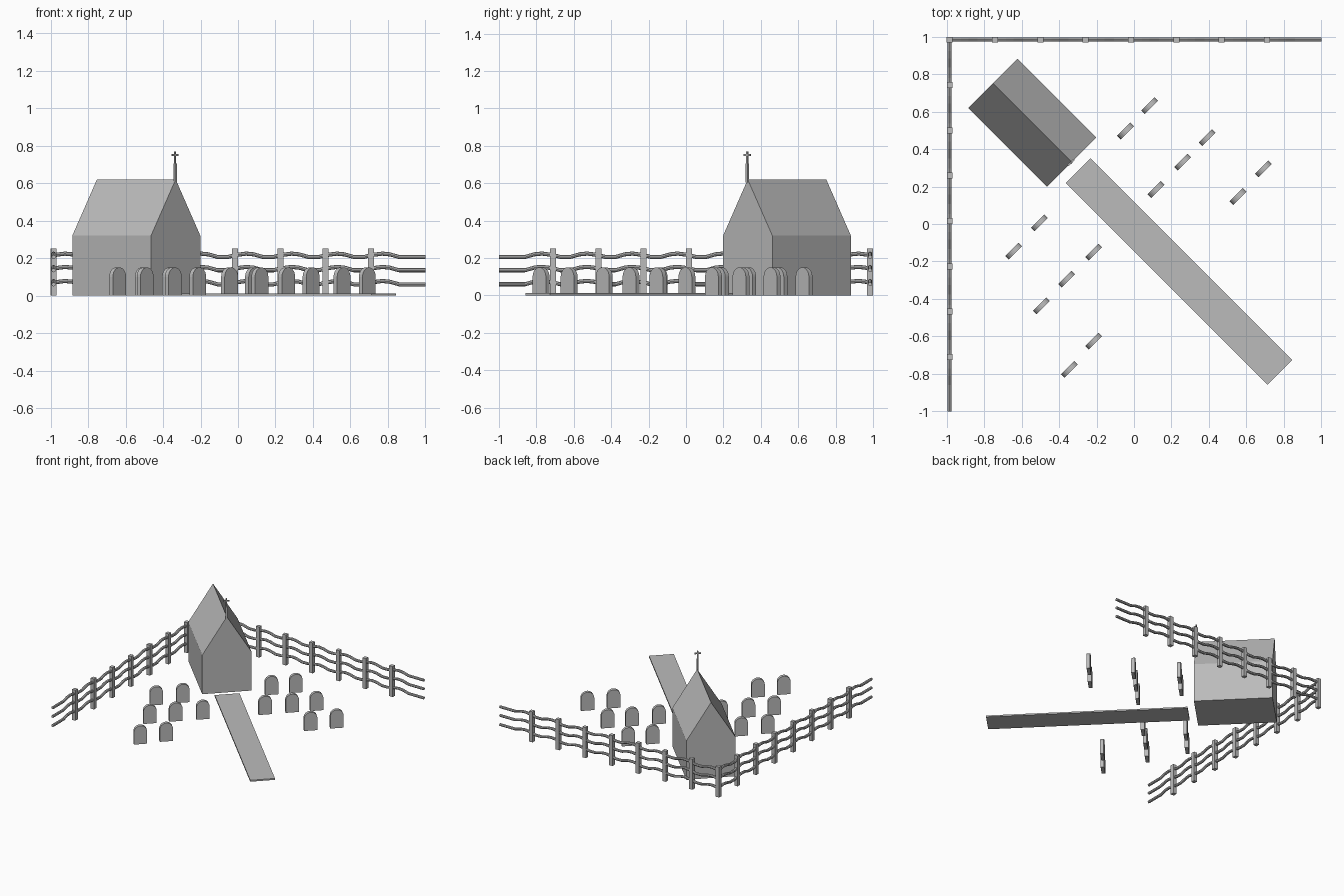
import bpy, bmesh, math
from mathutils import Matrix, Vector

cube = bpy.data.objects.get("Cube")
if cube:
    bpy.data.objects.remove(cube, do_unlink=True)

stone = bpy.data.materials.new("stone grey")
stone.use_nodes = True
colour = (0.5, 0.5, 0.5, 1)
stone.diffuse_color = colour
stone.node_tree.nodes["Principled BSDF"].inputs["Base Color"].default_value = colour

DIAGONAL = math.radians(-45)   # chapel axis runs from back right to front left


def finish(name, bm, loc=(0, 0, 0), turn=0.0):
    bmesh.ops.recalc_face_normals(bm, faces=bm.faces)
    mesh = bpy.data.meshes.new(name)
    bm.to_mesh(mesh)
    bm.free()
    mesh.materials.append(stone)
    obj = bpy.data.objects.new(name, mesh)
    obj.location = loc
    obj.rotation_euler.z = turn
    bpy.context.collection.objects.link(obj)
    return obj


def add_box(bm, size, centre):
    bmesh.ops.create_cube(bm, size=1, matrix=Matrix.Translation(centre) @ Matrix.Diagonal((*size, 1)))


def prism(name, outline, depth, loc, turn):
    """Extrude a (y, z) outline along local x, centred."""
    bm = bmesh.new()
    face = bm.faces.new([bm.verts.new((-depth / 2, y, z)) for y, z in outline])
    ext = bmesh.ops.extrude_face_region(bm, geom=[face])
    moved = [v for v in ext["geom"] if isinstance(v, bmesh.types.BMVert)]
    bmesh.ops.translate(bm, vec=(depth, 0, 0), verts=moved)
    return finish(name, bm, loc, turn)


# Chapel: a gabled block
hw, eaves, ridge = 0.186, 0.32, 0.62
prism("chapel", [(-hw, 0), (hw, 0), (hw, eaves), (0, ridge), (-hw, eaves)],
      0.594, (-0.5425, 0.54, 0), DIAGONAL)

# Cross on the front gable
bm = bmesh.new()
add_box(bm, (0.013, 0.013, 0.10), (0, 0, 0.655))
add_box(bm, (0.009, 0.009, 0.07), (0, 0, 0.735))
add_box(bm, (0.009, 0.046, 0.010), (0, 0, 0.751))
finish("gable_cross", bm, (-0.336, 0.328, 0), DIAGONAL)

# Path leading to the door
bm = bmesh.new()
add_box(bm, (1.522, 0.187, 0.012), (0, 0, 0.006))
finish("path", bm, (0.24, -0.254, 0), DIAGONAL)

# Round-topped headstones
r, spring = 0.05, 0.10
arch = [(-r, 0), (r, 0)] + [(r * math.cos(a), spring + r * math.sin(a))
                            for a in (math.pi * i / 12 for i in range(13))]
spots = [(0.083, 0.631), (-0.045, 0.497), (0.39, 0.46), (0.26, 0.33), (0.117, 0.184),
         (0.69, 0.294), (0.555, 0.147), (-0.505, 0.005), (-0.642, -0.144), (-0.215, -0.15),
         (-0.36, -0.294), (-0.495, -0.437), (-0.215, -0.625), (-0.345, -0.775)]
for i, (x, y) in enumerate(spots):
    prism(f"headstone_{i + 1}", arch, 0.027, (x, y, 0), DIAGONAL)

# Fences: posts and three crooked rails, built along local x from the corner
SPACING, REACH, EDGE = 0.242, 1.984, 0.984
bend = [(0.0, 0.004), (0.06, 0.012), (0.10, 0.008), (0.15, -0.006), (0.205, -0.006)]


def fence_rail(bm, z, sides=8, rad=0.011):
    path = [(i * SPACING + dx, dz) for i in range(8) for dx, dz in bend]
    path.append((REACH, -0.006))
    rings = [[bm.verts.new((x, rad * math.cos(k * math.tau / sides),
                            z + dz + rad * math.sin(k * math.tau / sides)))
              for k in range(sides)] for x, dz in path]
    for a, b in zip(rings, rings[1:]):
        for k in range(sides):
            n = (k + 1) % sides
            bm.faces.new((a[k], a[n], b[n], b[k]))
    bm.faces.new(rings[0])
    bm.faces.new(rings[-1])


def fence(side, turn, first_post):
    loc = (-EDGE, EDGE, 0)
    bm = bmesh.new()
    for z in (0.066, 0.141, 0.212):
        fence_rail(bm, z)
    finish(side + "_fence_rails", bm, loc, turn)
    bm = bmesh.new()
    for i in range(first_post, 8):
        add_box(bm, (0.032, 0.030, 0.25), (i * SPACING, 0, 0.125))
    finish(side + "_fence_posts", bm, loc, turn)


fence("back", 0, 0)
fence("right", math.radians(-90), 1)   # shares the corner post
